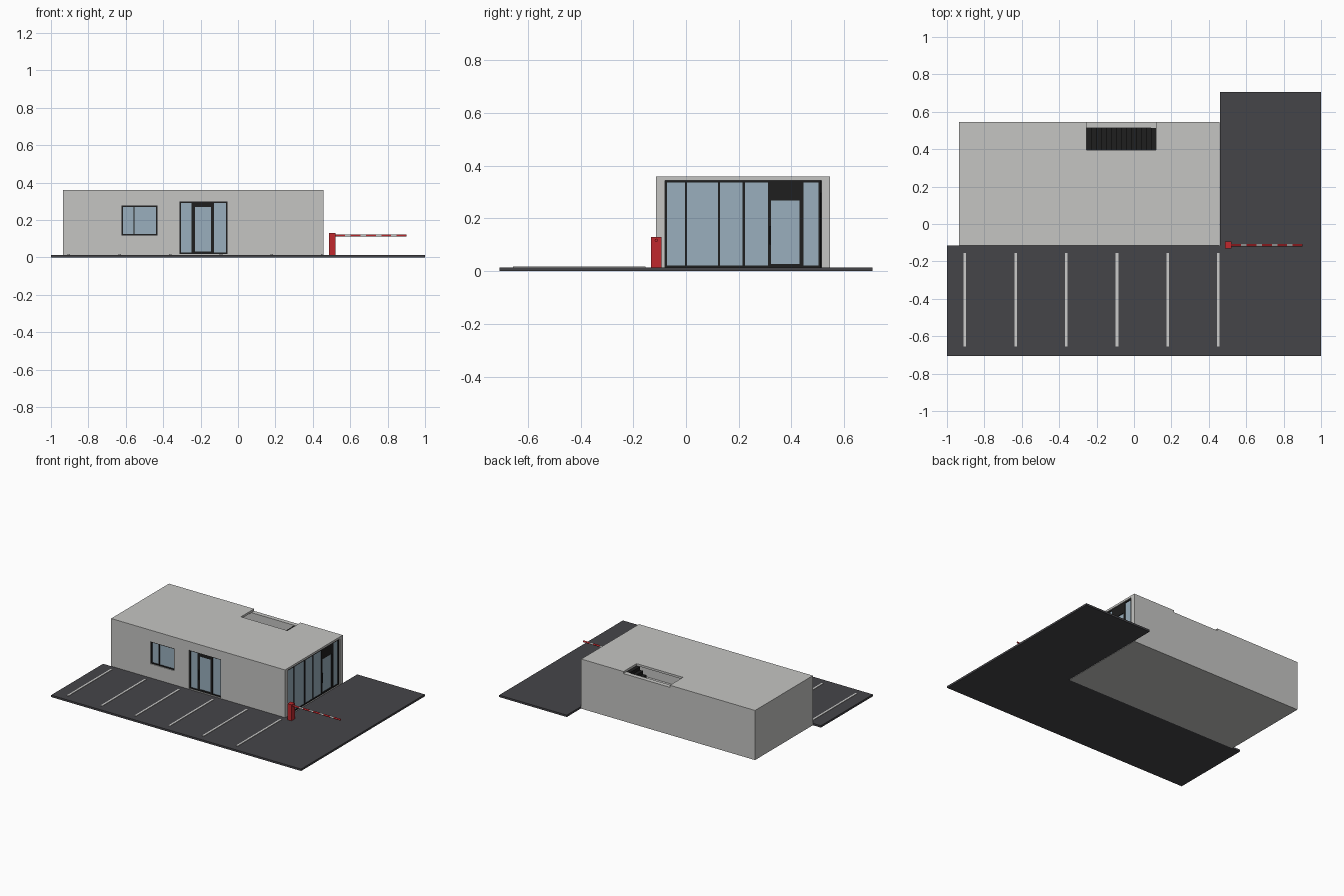
import bpy, bmesh, math
from mathutils import Matrix, Vector

cube = bpy.data.objects.get("Cube")
if cube:
    bpy.data.objects.remove(cube, do_unlink=True)


def material(name, rgb):
    m = bpy.data.materials.new(name)
    m.use_nodes = True
    m.diffuse_color = (*rgb, 1)
    m.node_tree.nodes["Principled BSDF"].inputs["Base Color"].default_value = (*rgb, 1)
    return m


concrete = material("concrete grey", (0.56, 0.56, 0.545))
asphalt = material("asphalt grey", (0.06, 0.059, 0.066))
black = material("frame black", (0.013, 0.013, 0.013))
glass = material("glass blue", (0.32, 0.43, 0.51))
red = material("barrier red", (0.53, 0.022, 0.027))
white = material("marking white", (0.6, 0.6, 0.59))


def finish(name, bm, mat):
    bmesh.ops.recalc_face_normals(bm, faces=bm.faces)
    mesh = bpy.data.meshes.new(name)
    bm.to_mesh(mesh)
    bm.free()
    mesh.materials.append(mat)
    ob = bpy.data.objects.new(name, mesh)
    bpy.context.collection.objects.link(ob)
    return ob


def boxes(name, mat, spans):
    """One object from boxes given as (x range, y range, z range)."""
    bm = bmesh.new()
    for span in spans:
        lo, hi = (Vector(c) for c in zip(*span))
        place = Matrix.Translation((lo + hi) / 2) @ Matrix.Diagonal((*(hi - lo), 1))
        bmesh.ops.create_cube(bm, size=1, matrix=place)
    return finish(name, bm, mat)


def extrude_profile(name, mat, points, offset):
    bm = bmesh.new()
    face = bm.faces.new([bm.verts.new(p) for p in points])
    out = bmesh.ops.extrude_face_region(bm, geom=[face])
    moved = [v for v in out["geom"] if isinstance(v, bmesh.types.BMVert)]
    bmesh.ops.translate(bm, verts=moved, vec=offset)
    return finish(name, bm, mat)


GROUND = 0.014
X0, X1, Y0, Y1 = -0.935, 0.456, -0.114, 0.546
IN_Y0, IN_Y1, CEIL, TOP = -0.08, 0.514, 0.344, 0.359

# L-shaped pavement wrapping the front and one side of the building
outline = [(-1, -0.707), (1, -0.707), (1, 0.707), (0.459, 0.707), (0.459, Y0), (-1, Y0)]
extrude_profile("pavement", asphalt, [(x, y, 0) for x, y in outline], (0, 0, GROUND))

# Parking bay lines
boxes("parking_lines", white,
      [((x - 0.007, x + 0.007), (-0.656, -0.154), (GROUND, GROUND + 0.003))
       for x in (-0.904 + 0.271 * i for i in range(6))])

# Hollow building, open at one end, with window, door and roof hatch cut out
WINDOW = (-0.622, -0.43, 0.116, 0.277)
DOOR = (-0.312, -0.056, 0.019, 0.298)
HATCH = (-0.253, 0.118)
STAIR_Y = (0.396, IN_Y1)
building = boxes("building_shell", concrete, [((X0, X1), (Y0, Y1), (0, TOP))])
cuts = [((X0 + 0.03, X1 + 0.1), (IN_Y0, IN_Y1), (GROUND, CEIL)),
        (HATCH, (STAIR_Y[0], Y1 + 0.1), (CEIL, TOP + 0.1))]
cuts += [((a, b), (Y0 - 0.1, IN_Y0 + 0.02), (c, d)) for a, b, c, d in (WINDOW, DOOR)]
for span in cuts:
    cutter = boxes("cutter", concrete, [span])
    cutter.hide_render = True
    mod = building.modifiers.new("cut", "BOOLEAN")
    mod.operation, mod.solver, mod.object = "DIFFERENCE", "EXACT", cutter
    bpy.context.view_layer.update()
    cut_mesh = bpy.data.meshes.new_from_object(
        building.evaluated_get(bpy.context.evaluated_depsgraph_get()))
    building.modifiers.clear()
    building.data = cut_mesh
    bpy.data.objects.remove(cutter, do_unlink=True)


def glazing(name, side, limits, mullions, door=None, head=None):
    """Framed glass; side=True faces +x, otherwise it faces -y."""
    a, b, low, high = limits
    rim = 0.008

    def span(u, z, front, depth):
        if side:
            return ((X1 - front - depth, X1 - front), u, z)
        return (u, (Y0 + front, Y0 + front + depth), z)

    bars = [((a, a + rim), (low, high)), ((b - rim, b), (low, high)),
            ((a, b), (low, low + rim)), ((a, b), (high - rim, high))]
    bars += [((u - w / 2, u + w / 2), (low, high)) for u, w in mullions]
    frame = [span(u, z, 0.006, 0.016) for u, z in bars]
    if door:
        # Solid panel above the door, thicker sill rail and a pull handle
        frame.append(span(door, (head, high), 0.006, 0.016))
        frame.append(span(door, (low, low + 0.012), 0.006, 0.016))
        grip = door[0] + 0.002
        frame.append(span((grip - 0.003, grip + 0.003), (0.1, 0.17), 0, 0.008))
    boxes(name + "_frame", black, frame)
    boxes(name + "_glass", glass, [span((a, b), (low, high), 0.011, 0.006)])


glazing("front_window", False, WINDOW, [(-0.556, 0.006)])
glazing("front_door", False, DOOR, [(-0.239, 0.018), (-0.136, 0.018)],
        door=(-0.24, -0.135), head=0.27)
glazing("side_glazing", True, (IN_Y0, IN_Y1 - 0.003, GROUND, CEIL),
        [(0, 0.008), (0.125, 0.008), (0.219, 0.008), (0.317, 0.01), (0.438, 0.016)],
        door=(0.317, 0.438), head=0.267)

# Staircase rising to the roof hatch
STEPS = 14
run, rise = (HATCH[1] - HATCH[0]) / STEPS, (CEIL - GROUND) / STEPS
profile = []
for i in range(STEPS):
    x, z = HATCH[0] + i * run, GROUND + i * rise
    profile += [(x, z), (x, z + rise)]
profile += [(HATCH[1], CEIL), (HATCH[1], CEIL - 2 * rise), (HATCH[0] + 2 * run, GROUND)]
extrude_profile("roof_stairs", black, [(x, STAIR_Y[0], z) for x, z in profile],
                (0, STAIR_Y[1] - STAIR_Y[0], 0))

# Barrier post and striped arm
POST_X = (0.487, 0.52)
boxes("barrier_post", red, [(POST_X, (-0.132, -0.093), (GROUND, 0.13))])
x = POST_X[1]
for i in range(9):
    length = 0.029 if i % 2 else 0.053
    bm = bmesh.new()
    bmesh.ops.create_cone(bm, cap_ends=True, segments=12, radius1=0.006, radius2=0.006,
                          depth=length,
                          matrix=Matrix.Translation((x + length / 2, -0.113, 0.117))
                          @ Matrix.Rotation(math.pi / 2, 4, "Y"))
    finish("barrier_arm_stripe", bm, white if i % 2 else red)
    x += length
